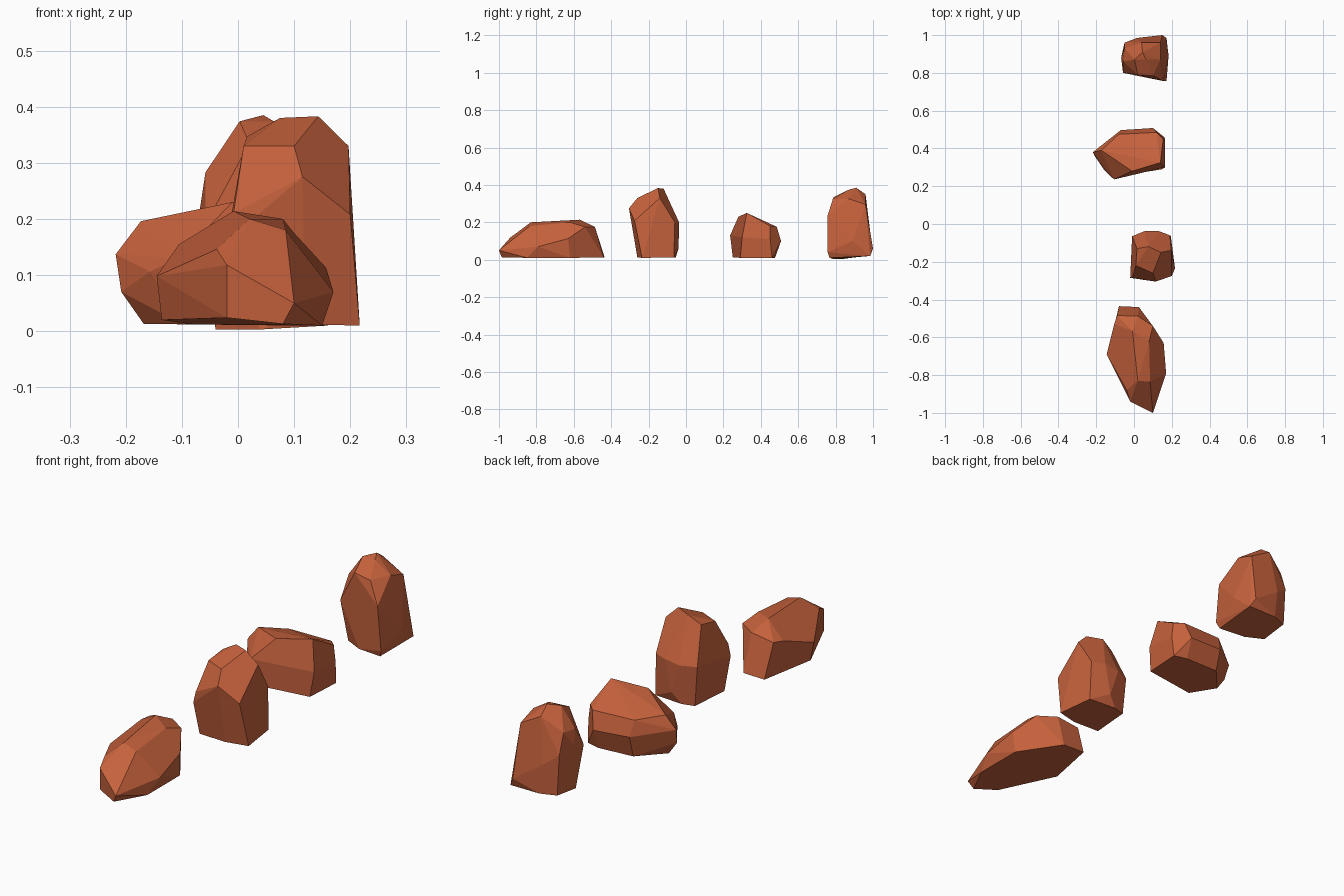
import bpy, bmesh, math

# One flat colour for all stones
clay = bpy.data.materials.new("terracotta_stone")
clay.diffuse_color = (0.56, 0.12, 0.045, 1)


def rock(name, base, middle, crown):
    """Chiselled stone: convex hull of a foot ring, a girdle and a crown."""
    bm = bmesh.new()
    for p in base + middle + crown:
        bm.verts.new(p)
    res = bmesh.ops.convex_hull(bm, input=bm.verts[:])
    junk = [g for g in res["geom_interior"] if isinstance(g, bmesh.types.BMVert)]
    bmesh.ops.delete(bm, geom=list(set(junk)), context='VERTS')
    # merge nearly coplanar triangles into broad facets
    bmesh.ops.dissolve_limit(bm, angle_limit=math.radians(9),
                             verts=bm.verts[:], edges=bm.edges[:])
    bmesh.ops.recalc_face_normals(bm, faces=bm.faces[:])
    me = bpy.data.meshes.new(name)
    bm.to_mesh(me)
    bm.free()
    me.materials.append(clay)
    bpy.context.collection.objects.link(bpy.data.objects.new(name, me))


# Long low stone at the front
rock("long_rock",
     [(-.08, -.435, .012), (.026, -.44, .012), (.15, -.62, .01),
      (.15, -.85, .01), (.08, -.985, .013), (-.02, -.94, .024), (-.136, -.68, .02)],
     [(-.145, -.69, .098), (-.02, -.94, .118), (.1, -1.0, .05),
      (.17, -.79, .07), (.157, -.63, .113), (-.038, -.88, .146)],
     [(-.105, -.53, .155), (-.09, -.485, .16), (.02, -.487, .175),
      (-.008, -.567, .214), (.02, -.83, .2), (.085, -.835, .18),
      (.08, -.62, .2), (.1, -.54, .175)])

# Tall stone leaning forward
rock("leaning_rock",
     [(-.01, -.255, .012), (.12, -.26, .012), (.217, -.235, .01),
      (.195, -.065, .012), (.06, -.055, .012), (.005, -.07, .012)],
     [(-.02, -.285, .16), (-.008, -.285, .21), (.12, -.298, .2),
      (.2, -.275, .208), (.058, -.037, .19), (.13, -.037, .2),
      (.19, -.06, .2), (-.01, -.065, .19), (.1, -.04, .06)],
     [(.115, -.305, .275), (.10, -.26, .33), (.01, -.22, .33),
      (.016, -.13, .347), (.075, -.12, .38), (.143, -.15, .383),
      (.197, -.14, .33)])

# Low wedge pointing left
rock("wedge_rock",
     [(-.168, .36, .013), (-.1, .25, .013), (.15, .29, .01),
      (.16, .46, .01), (.1, .476, .01), (-.07, .47, .015)],
     [(-.218, .38, .137), (-.208, .36, .07), (-.157, .285, .106),
      (-.106, .236, .13), (.05, .268, .13), (.164, .30, .12),
      (.164, .45, .11), (.10, .508, .10), (-.07, .497, .11)],
     [(.14, .325, .25), (-.01, .28, .23), (-.173, .39, .196),
      (-.08, .475, .18), (.12, .485, .176), (.155, .45, .18)])

# Tall blunt stone at the back
rock("back_rock",
     [(-.04, .83, .003), (.04, .79, .003), (.16, .768, .01),
      (.172, .985, .02), (.03, .985, .02), (-.04, .96, .02)],
     [(-.058, .80, .19), (-.068, .88, .217), (.04, .775, .235),
      (.172, .757, .04), (.155, .757, .235), (.183, .89, .1),
      (.15, 1.0, .06), (.016, .985, .15), (-.05, .96, .2)],
     [(-.058, .86, .283), (-.05, .93, .29), (.02, .79, .335),
      (.1, .785, .325), (.003, .87, .374), (.045, .91, .385),
      (.064, .87, .374), (.04, .96, .35), (.14, .87, .326), (.14, .96, .295)])
